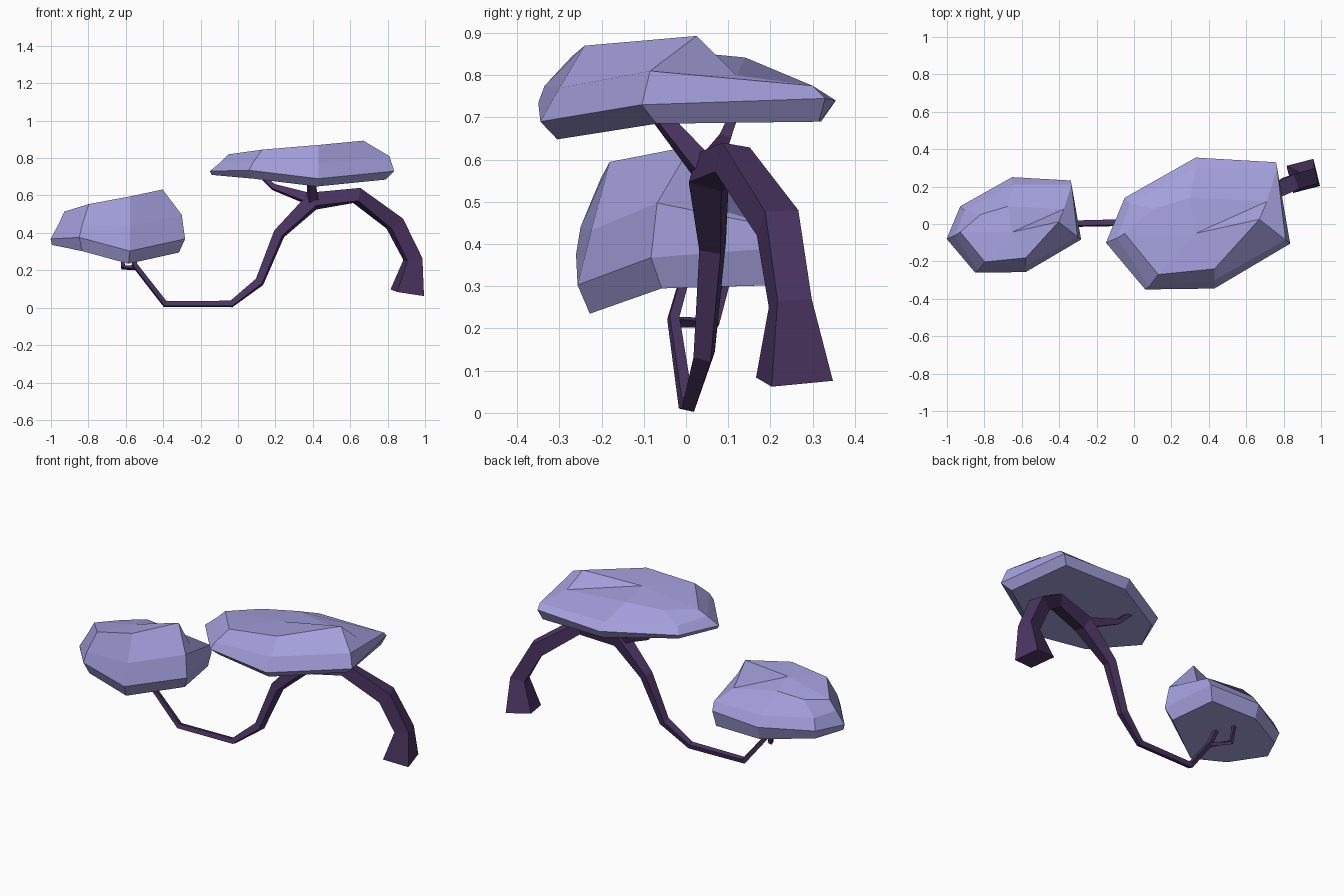
import bpy, bmesh
from mathutils import Vector, Matrix

if "Cube" in bpy.data.objects:
    bpy.data.objects.remove(bpy.data.objects["Cube"])


def material(name, color):
    m = bpy.data.materials.new(name)
    m.diffuse_color = (*color, 1)
    m.use_nodes = True
    m.node_tree.nodes["Principled BSDF"].inputs["Base Color"].default_value = m.diffuse_color
    return m


LEAF = material("lilac_leaf", (0.37, 0.35, 0.72))
BARK = material("purple_bark", (0.07, 0.035, 0.12))


def loft(name, rings, mat, top=None):
    """Join equal rings of points with quads; close the ends (top may be a fan point)."""
    bm = bmesh.new()
    vs = [[bm.verts.new(p) for p in r] for r in rings]
    n = len(vs[0])
    for a, b in zip(vs, vs[1:]):
        for i in range(n):
            j = (i + 1) % n
            bm.faces.new((a[i], a[j], b[j], b[i]))
    bm.faces.new(vs[0][::-1])
    if top:
        c = bm.verts.new(top)
        for i in range(n):
            bm.faces.new((vs[-1][i], vs[-1][(i + 1) % n], c))
    else:
        bm.faces.new(vs[-1])
    bmesh.ops.recalc_face_normals(bm, faces=bm.faces)
    me = bpy.data.meshes.new(name)
    bm.to_mesh(me)
    bm.free()
    me.materials.append(mat)
    ob = bpy.data.objects.new(name, me)
    bpy.context.collection.objects.link(ob)
    return ob


def limb(name, path, twist=0.25):
    """Four-sided tapering limb; path entries are (x, y, z, half width)."""
    pts = [Vector(p[:3]) for p in path]
    rings = []
    for i, p in enumerate(pts):
        t = Vector()
        if i > 0:
            t += (p - pts[i - 1]).normalized()
        if i < len(pts) - 1:
            t += (pts[i + 1] - p).normalized()
        t.normalize()
        ref = Vector((0, 1, 0)) if abs(t.y) < 0.8 else Vector((1, 0, 0))
        u = (ref - t * ref.dot(t)).normalized()
        u = Matrix.Rotation(twist, 3, t) @ u
        v = t.cross(u)
        h = path[i][3]
        rings.append([p + u * h * a + v * h * b
                      for a, b in ((1, 1), (-1, 1), (-1, -1), (1, -1))])
    return loft(name, rings, BARK)


# Large canopy: underside, rim, shoulder and crown rings of seven points
under = [(-.14, -.10, .71), (.08, -.30, .69), (.42, -.305, .648), (.79, -.07, .685),
         (.735, .315, .69), (.33, .32, .69), (-.03, .11, .70)]
rim = [(-.15, -.10, .73), (.06, -.35, .735), (.43, -.345, .69), (.835, -.105, .73),
       (.76, .33, .745), (.33, .355, .74), (-.05, .14, .735)]
shoulder = [(-.09, -.075, .78), (.08, -.335, .775), (.43, -.30, .77), (.81, -.085, .81),
            (.765, .30, .775), (.33, .30, .775), (-.02, .11, .775)]
crown = [(-.05, -.05, .82), (.13, -.27, .845), (.43, -.24, .87), (.67, .025, .893),
         (.71, .12, .80), (.30, .14, .842), (.10, .08, .825)]
canopy = loft("large_canopy", [under, rim, shoulder, crown], LEAF, (.33, -.05, .86))

# Small canopy: the same shape, narrower and taller
small = bpy.data.objects.new("small_canopy", canopy.data)
bpy.context.collection.objects.link(small)
sx, sy, sz = .73, .725, 1.62
small.scale = (sx, sy, sz)
small.location = (-.642 - .343 * sx, -.005 - .0025 * sy, .235 - .648 * sz)

# Trunk sweeping from the foot over the arch, down to the ground and up again
limb("trunk", [(.905, .257, .08, .075), (.935, .247, .26, .042), (.838, .217, .45, .042),
               (.635, .11, .60, .036), (.40, .055, .57, .04), (.22, .063, .395, .026),
               (.115, .043, .138, .021), (-.035, .008, .02, .015), (-.39, .0, .02, .014),
               (-.55, -.03, .225, .012), (-.58, .0, .33, .010)])

# Branches holding the canopies
limb("upper_bent_branch", [(.40, .055, .575, .028), (.19, .09, .645, .014), (.12, .115, .71, .010)])
limb("upper_straight_branch", [(.40, .05, .57, .026), (.39, -.06, .70, .017)])
limb("lower_bent_branch", [(-.545, -.03, .215, .011), (-.615, .07, .214, .010),
                           (-.615, .10, .33, .008)])
